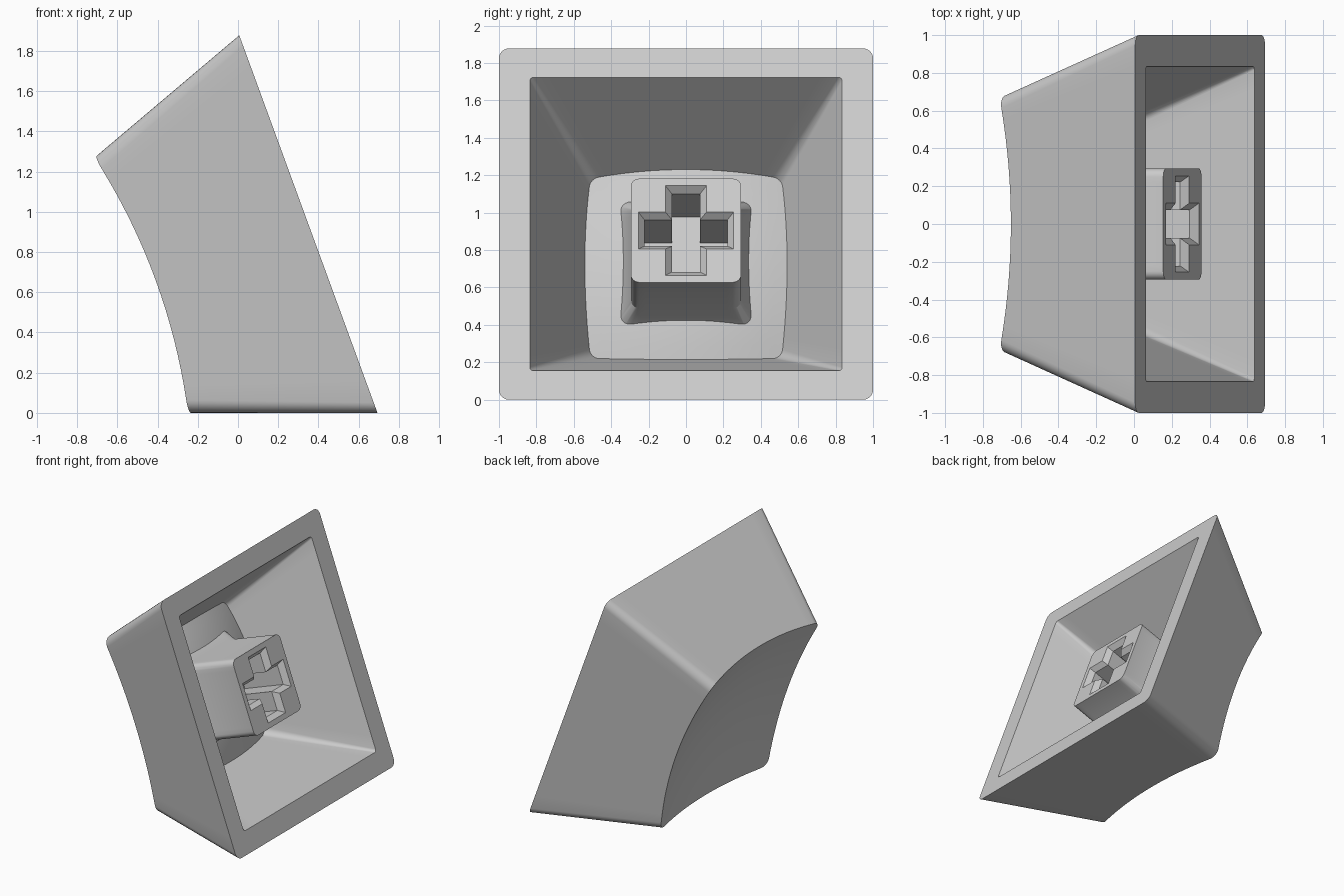
import bpy, bmesh
from math import sin, cos, tan, pi, radians
from mathutils import Matrix

cube = bpy.data.objects.get("Cube")
if cube:
    bpy.data.objects.remove(cube, do_unlink=True)

TILT = radians(20.1)
# Local axes: x up along the open face, y sideways, z depth into the cap
FRAME = Matrix(((-sin(TILT), 0, -cos(TILT), 0.35),
                (0, 1, 0, 0),
                (cos(TILT), 0, -sin(TILT), cos(TILT)),
                (0, 0, 0, 1)))

grey = bpy.data.materials.new("light grey plastic")
grey.use_nodes = True
grey.diffuse_color = (0.6, 0.6, 0.6, 1)
grey.node_tree.nodes["Principled BSDF"].inputs["Base Color"].default_value = grey.diffuse_color


def rounded_square(half, radius, steps=16, arc=6):
    """Outline with subdivided sides, always the same point count."""
    pts = []
    c = half - radius
    for q in range(4):
        rot = Matrix.Rotation(q * pi / 2, 2)
        side = [(half, -c + 2 * c * i / steps) for i in range(steps)]
        bend = [(c + radius * cos(a), c + radius * sin(a))
                for a in (pi / 2 * i / arc for i in range(arc))]
        for p in side + bend:
            x, y = p
            pts.append((rot[0][0] * x + rot[0][1] * y, rot[1][0] * x + rot[1][1] * y))
    return pts


def flat_ring(half, radius, depth):
    return [(x, y, depth) for x, y in rounded_square(half, radius)]


def dish_edge(base_half, slope, radius, d0, k):
    """Where a tapering wall meets a curved dish."""
    ring = []
    for x, y in rounded_square(1, radius):
        s = base_half
        for _ in range(30):
            s = base_half - slope * (d0 + k * s * s * (x * x + y * y))
        ring.append((x * s, y * s, d0 + k * s * s * (x * x + y * y)))
    return ring


def dish_rings(edge, d0, k, count=8):
    """Concentric rings from the middle of a dish out to its edge."""
    rings = []
    for i in range(1, count):
        f = i / count
        rings.append([(x * f, y * f, d0 + k * f * f * (x * x + y * y)) for x, y, _ in edge])
    return rings + [edge]


def add_rings(bm, rings):
    """Skin consecutive closed rings and return their vertices."""
    loops = [[bm.verts.new(p) for p in ring] for ring in rings]
    for a, b in zip(loops, loops[1:]):
        n = len(a)
        for i in range(n):
            j = (i + 1) % n
            bm.faces.new((a[i], a[j], b[j], b[i]))
    return loops


def fan(bm, loop, depth):
    mid = bm.verts.new((0, 0, depth))
    for a, b in zip(loop, loop[1:] + loop[:1]):
        bm.faces.new((mid, a, b))


def finish(bm, name):
    bmesh.ops.recalc_face_normals(bm, faces=bm.faces)
    bm.transform(FRAME)
    mesh = bpy.data.meshes.new(name)
    bm.to_mesh(mesh)
    bm.free()
    mesh.materials.append(grey)
    obj = bpy.data.objects.new(name, mesh)
    bpy.context.collection.objects.link(obj)
    bpy.ops.object.select_all(action='DESELECT')
    obj.select_set(True)
    bpy.context.view_layer.objects.active = obj
    bpy.ops.object.shade_smooth_by_angle(angle=radians(30))


# Hollow cap: dished top, tapering walls, flat rim, curved ceiling
TOP, TOP_K = 0.72, 0.18
CEIL, CEIL_K = 0.55, 0.27
outer = dish_rings(dish_edge(1, tan(TILT), 0.1, TOP, TOP_K), TOP, TOP_K)
inner = dish_rings(dish_edge(0.835, 0.468, 0.1, CEIL, CEIL_K), CEIL, CEIL_K)
bm = bmesh.new()
loops = add_rings(bm, outer + [flat_ring(1, 0.055, 0), flat_ring(0.835, 0.02, 0)] + inner[::-1])
fan(bm, loops[0], TOP)
fan(bm, loops[-1], CEIL)
finish(bm, "keycap_shell")


# Stem: rounded post flared into the ceiling, with a chamfered cross socket
def cross(length, arm_u, arm_y, depth):
    pts = []
    for sx, sy in ((1, 1), (-1, 1), (-1, -1), (1, -1)):
        corner = [(length, arm_y), (arm_u, arm_y), (arm_u, length)]
        if sx * sy < 0:
            corner.reverse()
        pts += [(sx * x, sy * y, depth) for x, y in corner]
    return pts


END = 0.1
bm = bmesh.new()
post = add_rings(bm, [flat_ring(0.295, 0.045, END), flat_ring(0.295, 0.045, 0.5),
                      flat_ring(0.37, 0.06, 0.65)])
bm.faces.new(post[-1])
socket = add_rings(bm, [cross(0.255, 0.105, 0.11, END), cross(0.222, 0.075, 0.075, END + 0.04),
                        cross(0.222, 0.075, 0.075, 0.5)])
bm.faces.new(socket[-1])
border = [e for e in bm.edges if e.is_boundary]
bmesh.ops.triangle_fill(bm, edges=border, use_beauty=True, normal=(0, 0, -1))
finish(bm, "stem")
